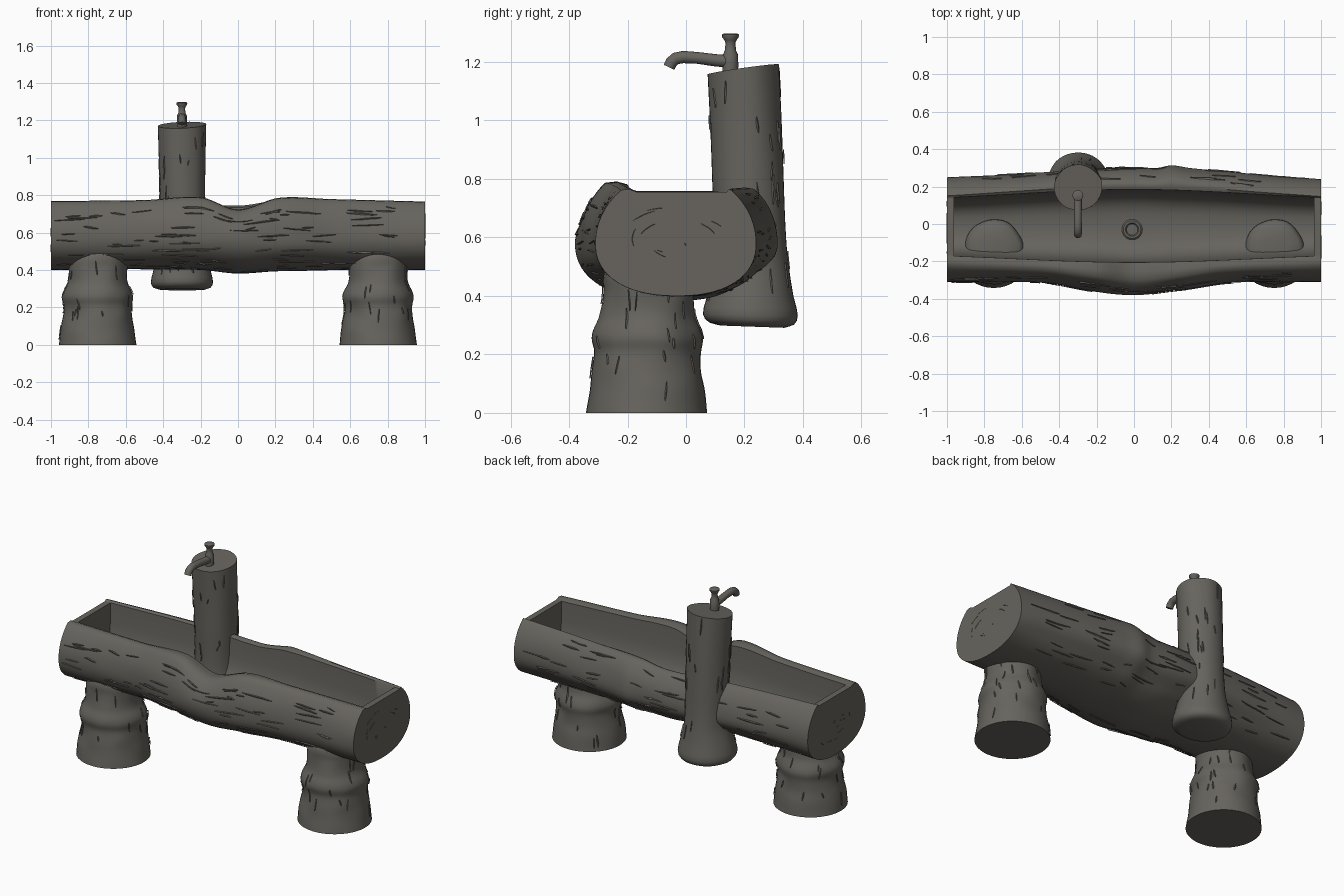
import bpy, bmesh, math, random
from mathutils import Vector, noise

random.seed(4)
cube = bpy.data.objects.get("Cube")
if cube:
    bpy.data.objects.remove(cube)

# One wood colour for everything
COLOR = (0.135, 0.127, 0.111, 1)
WOOD = bpy.data.materials.new("weathered wood")
WOOD.use_nodes = True
WOOD.diffuse_color = COLOR
WOOD.node_tree.nodes["Principled BSDF"].inputs["Base Color"].default_value = COLOR


def finish(name, bm, angle):
    me = bpy.data.meshes.new(name)
    bmesh.ops.recalc_face_normals(bm, faces=bm.faces)
    bm.to_mesh(me)
    bm.free()
    me.materials.append(WOOD)
    ob = bpy.data.objects.new(name, me)
    bpy.context.collection.objects.link(ob)
    bpy.ops.object.select_all(action='DESELECT')
    ob.select_set(True)
    bpy.context.view_layer.objects.active = ob
    bpy.ops.object.shade_smooth_by_angle(angle=math.radians(angle))


def loft(name, rings, angle=40):
    """Skin closed rings of points and cap both ends."""
    bm = bmesh.new()
    vs = [[bm.verts.new(p) for p in r] for r in rings]
    n = len(vs[0])
    for a, b in zip(vs, vs[1:]):
        for i in range(n):
            j = (i + 1) % n
            bm.faces.new((a[i], a[j], b[j], b[i]))
    bm.faces.new(vs[0])
    bm.faces.new(vs[-1])
    finish(name, bm, angle)


def curve(x, pts):
    """Smooth value through (x, value) pairs."""
    x = min(max(x, pts[0][0]), pts[-1][0])
    i = max(k for k in range(len(pts) - 1) if pts[k][0] <= x)

    def slope(k):
        a, b = pts[max(k - 1, 0)], pts[min(k + 1, len(pts) - 1)]
        return (b[1] - a[1]) / (b[0] - a[0])
    (x0, y0), (x1, y1) = pts[i], pts[i + 1]
    h = x1 - x0
    t = (x - x0) / h
    return ((2*t**3 - 3*t*t + 1) * y0 + (t**3 - 2*t*t + t) * h * slope(i)
            + (3*t*t - 2*t**3) * y1 + (t**3 - t*t) * h * slope(i + 1))


# Hollow log: outline curves along its length
FRONT = [(-1, -.31), (-.5, -.315), (-.25, -.352), (0, -.38), (.25, -.355), (.5, -.315), (1, -.31)]
BACK = [(-1, .25), (-.5, .275), (-.1, .30), (.12, .3), (.2, .315), (.3, .3), (.6, .27), (1, .24)]
TOP_F = [(-1, .765), (-.5, .77), (-.2, .785), (0, .72), (.22, .782), (.5, .775), (1, .762)]
TOP_B = [(-1, .765), (-.4, .76), (0, .74), (.2, .765), (.5, .765), (1, .762)]
BOTTOM = [(-1, .4), (-.6, .405), (-.2, .4), (0, .382), (.2, .392), (.5, .398), (1, .4)]
IN_F = [(-1, -.17), (0, -.205), (1, -.17)]
IN_B = [(-1, .14), (0, .185), (1, .14)]
CUT = math.asin(.73)
MID_Y, MID_Z, FLOOR = -.03, .58, .445


def log_surface(x, u, grow=0.0):
    """u runs 0..1 from the front rim under the log to the back rim."""
    a = math.pi - CUT + u * (math.pi + 2 * CUT)
    c, s = math.cos(a), math.sin(a)
    w = abs(curve(x, BACK if c > 0 else FRONT) - MID_Y) + grow
    swell = 1 - x * x
    if s > 0:
        top = curve(x, TOP_B if c > 0 else TOP_F)
        h = (top - MID_Z) / .73 + grow
        c = math.copysign(abs(c) ** (1 - .3 * swell), c)
    else:
        h = MID_Z - curve(x, BOTTOM) + grow
        if c > 0:
            w -= .045 * swell * min(1, s * s * 4)
        c = math.copysign(abs(c) ** .88, c)
        s = -abs(s) ** .88
    bump = .006 * noise.noise(Vector((x * 3, c * 2, s * 2))) * (1 - x ** 4)
    return Vector((x, MID_Y + c * (w + bump), MID_Z + s * (h + bump * (s < 0))))


def log_ring(x, hollow):
    ring = [log_surface(x, i / 44) for i in range(45)]
    yf, yb = curve(x, IN_F), curve(x, IN_B)
    zf, zb = ring[0].z, ring[-1].z
    # softly rounded lips
    ring.append(Vector((x, (yb + ring[-1].y) / 2, zb + .004)))
    for i in range(17):
        a = math.pi * i / 16
        c, s = math.cos(a), math.sin(a)
        t = (1 + math.copysign(abs(c) ** .7, c)) / 2
        top = zf + (zb - zf) * t - .006
        depth = (top - FLOOR) * s ** .6 if hollow and 0 < i < 16 else 0
        ring.append(Vector((x, yf + (yb - yf) * t, top - depth)))
    ring.append(Vector((x, (yf + ring[0].y) / 2, zf + .004)))
    return ring


END = .963
stations = [-END + 2 * END * i / 80 for i in range(81)]
loft("hollow_log", [log_ring(-1, False), log_ring(-END - .0005, False)]
     + [log_ring(x, True) for x in stations]
     + [log_ring(END + .0005, False), log_ring(1, False)], 45)

# Stump legs
LEG_R = [(0, .207), (.08, .197), (.16, .185), (.21, .181), (.25, .188), (.28, .182),
         (.33, .162), (.42, .156), (.46, .156), (.49, .146), (.507, .12), (.515, .07)]


def leg_surface(x0):
    def surface(z, u, grow=0.0):
        a = u * math.tau
        d = Vector((math.cos(a), math.sin(a), 0))
        r = curve(z, LEG_R) + grow
        r += .009 * noise.noise(Vector((d.x * 1.6, d.y * 1.6, z * 9))) * min(z * 8, 1)
        return Vector((x0, -.135 + .01 * z, z)) + d * r
    return surface


legs = {"right_leg": leg_surface(-.75), "left_leg": leg_surface(.75)}
for name, surface in legs.items():
    heights = [.515 * i / 40 for i in range(41)]
    loft(name, [[surface(z, i / 40) for i in range(40)] for z in heights])

# Upright post with a flared foot and a slanted top
POST_X = [(.295, .12), (.305, .152), (.335, .166), (.4, .152), (.52, .125), (.8, .122), (1.175, .128)]
POST_Y = [(.295, .11), (.305, .145), (.335, .163), (.4, .148), (.55, .125), (.8, .122), (1.175, .121)]
POST_C = [(.295, .225), (.335, .218), (.55, .222), (.8, .212), (1.175, .196)]


def post_surface(z, u, grow=0.0):
    a = u * math.tau
    c, s = math.cos(a), math.sin(a)
    r = 1 + .03 * noise.noise(Vector((c * 1.5, s * 1.5, z * 2)))
    tilt = max(0, (z - .7) / .475) * (.017 * s + .005 * c)
    foot = max(0, (.4 - z) / .105) * -.004 * s
    return Vector((-.298 + c * (curve(z, POST_X) * r + grow),
                   curve(z, POST_C) + s * (curve(z, POST_Y) * r + grow), z + tilt + foot))


post_z = [.295, .299, .305, .318, .335, .36] + [.4 + .775 * i / 24 for i in range(25)]
loft("upright_post", [[post_surface(z, i / 40) for i in range(40)] for z in post_z])


# Tap: turned stem with a knob, and a curved spout
def circle(center, r, u, v, n=16):
    return [center + r * (u * math.cos(math.tau * i / n) + v * math.sin(math.tau * i / n))
            for i in range(n)]


X, Y, Z = Vector((1, 0, 0)), Vector((0, 1, 0)), Vector((0, 0, 1))
stem = [(1.16, .026), (1.19, .027), (1.225, .026), (1.24, .019), (1.265, .017),
        (1.275, .021), (1.284, .028), (1.294, .029), (1.298, .022)]
loft("tap_stem", [circle(Vector((-.3, .152, z)), r, X, Y) for z, r in stem])

path = [(.16, 1.201, .021), (.1, 1.206, .021), (.04, 1.214, .02), (-.01, 1.217, .021),
        (-.035, 1.212, .021), (-.05, 1.199, .021), (-.058, 1.182, .02)]
rings = []
for i, (y, z, r) in enumerate(path):
    p, q = path[max(i - 1, 0)], path[min(i + 1, len(path) - 1)]
    along = Vector((0, q[0] - p[0], q[1] - p[1])).normalized()
    rings.append(circle(Vector((-.3, y, z)), r, X, along.cross(X)))
loft("tap_spout", rings)

# Drain in the trough floor
drain = [(.43, .055), (.45, .055), (.457, .047), (.457, .036), (.449, .03)]
loft("drain_ring", [circle(Vector((-.01, -.03, z)), r, X, Y, 20) for z, r in drain])


# Bark ridges: slim tapered slivers with a raised crest
def ridges(name, surface, count, s_range, t_range, length, width):
    bm = bmesh.new()
    for _ in range(count):
        s, t = random.uniform(*s_range), random.uniform(*t_range)
        ds = random.uniform(*length)
        drift, w = random.uniform(-.012, .012), width * random.uniform(.6, 1.2)
        prev = None
        for k in range(7):
            f = k / 6
            half = w * (math.sin(math.pi * f) ** .6 + .08)
            mid = t + drift * f + random.uniform(-.25, .25) * w
            row = [bm.verts.new(surface(s + ds * f, mid + e * half, .005 - .004 * abs(e)))
                   for e in (-1, 0, 1)]
            if prev:
                for i in (0, 1):
                    bm.faces.new((prev[i], prev[i + 1], row[i + 1], row[i]))
            prev = row
    finish(name, bm, 15)


ridges("log_front_bark", log_surface, 95, (-.99, .8), (.02, .44), (.05, .19), .0036)
ridges("log_back_bark", log_surface, 60, (-.99, .8), (.6, .98), (.05, .19), .0036)
for name, surface in legs.items():
    ridges(name + "_bark", surface, 32, (.02, .38), (0, 1), (.03, .08), .0035)
ridges("post_bark", post_surface, 48, (.36, 1.08), (0, 1), (.03, .1), .0045)


# Growth rings on the sawn log ends
def end_surface(x):
    def surface(s, t, grow=0.0):
        a = s * math.tau
        return Vector((x + math.copysign(grow / 4, x), -.03 + math.cos(a) * t,
                       .585 + math.sin(a) * t * .62))
    return surface


for name, x in (("right_end_rings", -1), ("left_end_rings", 1)):
    ridges(name, end_surface(x), 9, (0, 1), (.03, .2), (.03, .12), .0014)
